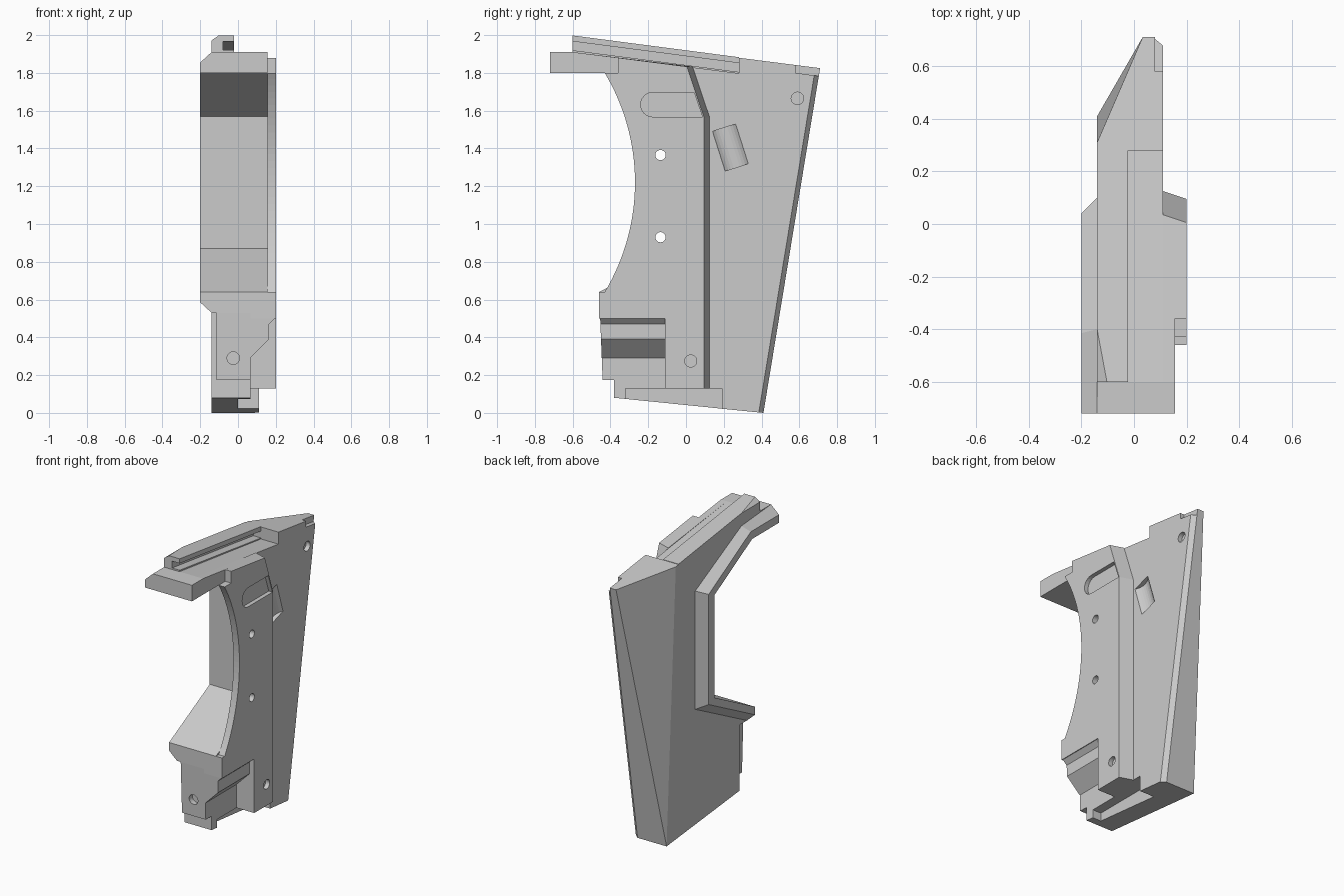
import bpy, bmesh, math
from mathutils import Vector, Matrix

if "Cube" in bpy.data.objects:
    bpy.data.objects.remove(bpy.data.objects["Cube"])

grey = bpy.data.materials.new("plain_grey")
grey.use_nodes = True
grey.diffuse_color = (0.6, 0.6, 0.6, 1)
grey.node_tree.nodes["Principled BSDF"].inputs["Base Color"].default_value = (0.6, 0.6, 0.6, 1)


def finish(bm, name):
    bmesh.ops.recalc_face_normals(bm, faces=bm.faces)
    me = bpy.data.meshes.new(name)
    bm.to_mesh(me)
    bm.free()
    me.materials.append(grey)
    ob = bpy.data.objects.new(name, me)
    bpy.context.collection.objects.link(ob)
    return ob


def prism(name, a, lo, hi, b=None, axis="x"):
    """Loft profile a at lo to profile b at hi; profiles are (y, z) or (x, z)."""
    bm = bmesh.new()
    place = (lambda p, t: (t, p[0], p[1])) if axis == "x" else (lambda p, t: (p[0], t, p[1]))
    va = [bm.verts.new(place(p, lo)) for p in a]
    vb = [bm.verts.new(place(p, hi)) for p in (b or a)]
    bm.faces.new(va)
    bm.faces.new(vb[::-1])
    for i in range(len(va)):
        j = (i + 1) % len(va)
        bm.faces.new((va[i], va[j], vb[j], vb[i]))
    return finish(bm, name)


def cylinder(centre, radius, depth, direction):
    bm = bmesh.new()
    turn = Vector(direction).to_track_quat("Z", "Y").to_matrix().to_4x4()
    bmesh.ops.create_cone(bm, cap_ends=True, segments=32, radius1=radius, radius2=radius,
                          depth=depth, matrix=Matrix.Translation(centre) @ turn)
    return finish(bm, "cutter")


def cut(ob, *cutters):
    """Subtract the cutters and remove them."""
    bpy.context.view_layer.objects.active = ob
    for c in cutters:
        m = ob.modifiers.new("cut", "BOOLEAN")
        m.operation, m.solver, m.object = "DIFFERENCE", "EXACT", c
        bpy.ops.object.modifier_apply(modifier=m.name)
        bpy.data.objects.remove(c)


def slice_off(ob, p, q, r, keep=(0, 0, 1)):
    """Cut flat along the plane p, q, r and keep the side with the point keep."""
    p, q, r = Vector(p), Vector(q), Vector(r)
    n = (q - p).cross(r - p).normalized()
    if n.dot(Vector(keep) - p) > 0:
        n = -n
    bm = bmesh.new()
    bm.from_mesh(ob.data)
    bmesh.ops.bisect_plane(bm, geom=bm.verts[:] + bm.edges[:] + bm.faces[:], dist=1e-5,
                           plane_co=p, plane_no=n, clear_outer=True)
    bmesh.ops.holes_fill(bm, edges=[e for e in bm.edges if e.is_boundary])
    bmesh.ops.recalc_face_normals(bm, faces=bm.faces)
    bm.to_mesh(ob.data)
    bm.free()


# Shared profile pieces: cavity opening and sloping deck
opening = [(-0.72, 1.8), (-0.43, 1.8), (-0.02, 1.57), (-0.02, 0.87), (-0.46, 0.64)]
deck_front = [(-0.6, 1.91), (-0.72, 1.91)]
rear = [(0.41, 0), (0.71, 1.825), (0.28, 1.88), (0.28, 1.798)]

# Main body in two layers, the outer one leaving the front pocket free
core = prism("main_body", [(-0.38, 0.08)] + rear + deck_front + opening
             + [(-0.46, 0.53), (-0.38, 0.53)], -0.14, 0.065)
outer = prism("main_body_outer_layer", [(-0.11, 0.13), (0.19, 0.13), (0.19, 0.022)] + rear
              + deck_front + opening + [(-0.46, 0.5), (-0.11, 0.5)], 0.065, 0.11)
for part in (core, outer):
    slice_off(part, (-0.14, 0.31, 1.88), (-0.14, 0.41, 0), (0.035, 0.715, 1.825))
    slice_off(part, (0.11, 0.385, 0), (0.11, 0.685, 1.825), (0.08, 0.41, 0))

# Bottom recess, rear pin hole, scooped dent and top corner notch
cut(core, prism("cutter", [(-0.32, -0.1), (0.19, -0.1), (0.19, 0.13), (-0.32, 0.13)], 0, 0.2))
cut(outer, cylinder((0.11, 0.59, 1.665), 0.033, 0.06, (1, 0, 0)),
    cylinder((0.165, 0.235, 1.405), 0.085, 0.22, (0, 0.07, -0.22)),
    prism("cutter", [(0.58, 1.80), (0.8, 1.77), (0.8, 1.9), (0.58, 1.9)], 0.08, 0.2))


# Raised side section with a slanted rear ridge
def ridge(y):
    return [(y, 0.13), (y, 1.565), (y - 0.09, 1.833)]


lead = [(-0.46, 0.5), (-0.11, 0.5), (-0.11, 0.13)]
prism("side_section", lead + ridge(0.125) + deck_front + opening, 0.11, 0.155,
      lead + ridge(0.11) + deck_front + opening)

# Cover plate with a round front cut-out
swing = math.asin(0.58 / 1.13)
arc = [(-1.4 + 1.13 * math.cos(t), 1.22 + 1.13 * math.sin(t))
       for t in (swing * (1 - i / 16) for i in range(33))]
front_edge = [(-0.36, 1.88), (-0.36, 1.8)] + arc + [(-0.46, 0.64)]
cover = prism("cover_plate", lead + ridge(0.11) + front_edge, 0.155, 0.2,
              lead + ridge(0.095) + front_edge)
slot = [(-0.175 + 0.065 * math.cos(t), 1.632 + 0.065 * math.sin(t))
        for t in (math.pi * (0.5 + i / 12) for i in range(13))]
cut(cover, *[cylinder((0.18, -0.135, z), 0.027, 0.2, (1, 0, 0)) for z in (0.93, 1.365)],
    cylinder((0.2, 0.025, 0.275), 0.032, 0.06, (1, 0, 0)),
    prism("cutter", slot + [(0.087, 1.567), (0.042, 1.697)], 0.172, 0.3))

# Lower front block with stepped side pocket
block = prism("lower_front_block", [(-0.115, 0.175), (0.065, 0.175), (0.065, 0.29), (0.165, 0.39),
              (0.165, 0.47), (0.195, 0.5), (0.195, 0.53), (-0.115, 0.53)], -0.46, -0.11, axis="y")
for v in block.data.vertices:
    if v.co.y < -0.4:
        v.co.y += (0.64 - v.co.z) * 0.04
cut(block, cylinder((-0.025, -0.45, 0.29), 0.033, 0.08, (0, 1, 0)))

# Chamfered flange around the opening
prism("opening_flange",
      opening + [(-0.46, 0.585), (0.04, 0.846), (0.04, 1.60), (-0.415, 1.855), (-0.72, 1.855)],
      -0.2, -0.14,
      opening + [(-0.46, 0.53), (0.1, 0.82), (0.1, 1.63), (-0.4, 1.885), (-0.72, 1.91)])


# Top rail: base, stem and overhanging lip, all following the deck slope
def band(low, high):
    return [(-0.6, low), (0.28, low - 0.115), (0.28, high - 0.115), (-0.6, high)]


prism("rail_base", band(1.90, 1.92), -0.08, -0.022)
stem = prism("rail_stem", band(1.90, 1.998), -0.14, -0.08)
slice_off(stem, (-0.14, -0.4, 1.972), (-0.10, -0.6, 2.0), (-0.14, -0.6, 1.972))
prism("rail_lip", band(1.967, 1.998), -0.08, -0.022)
